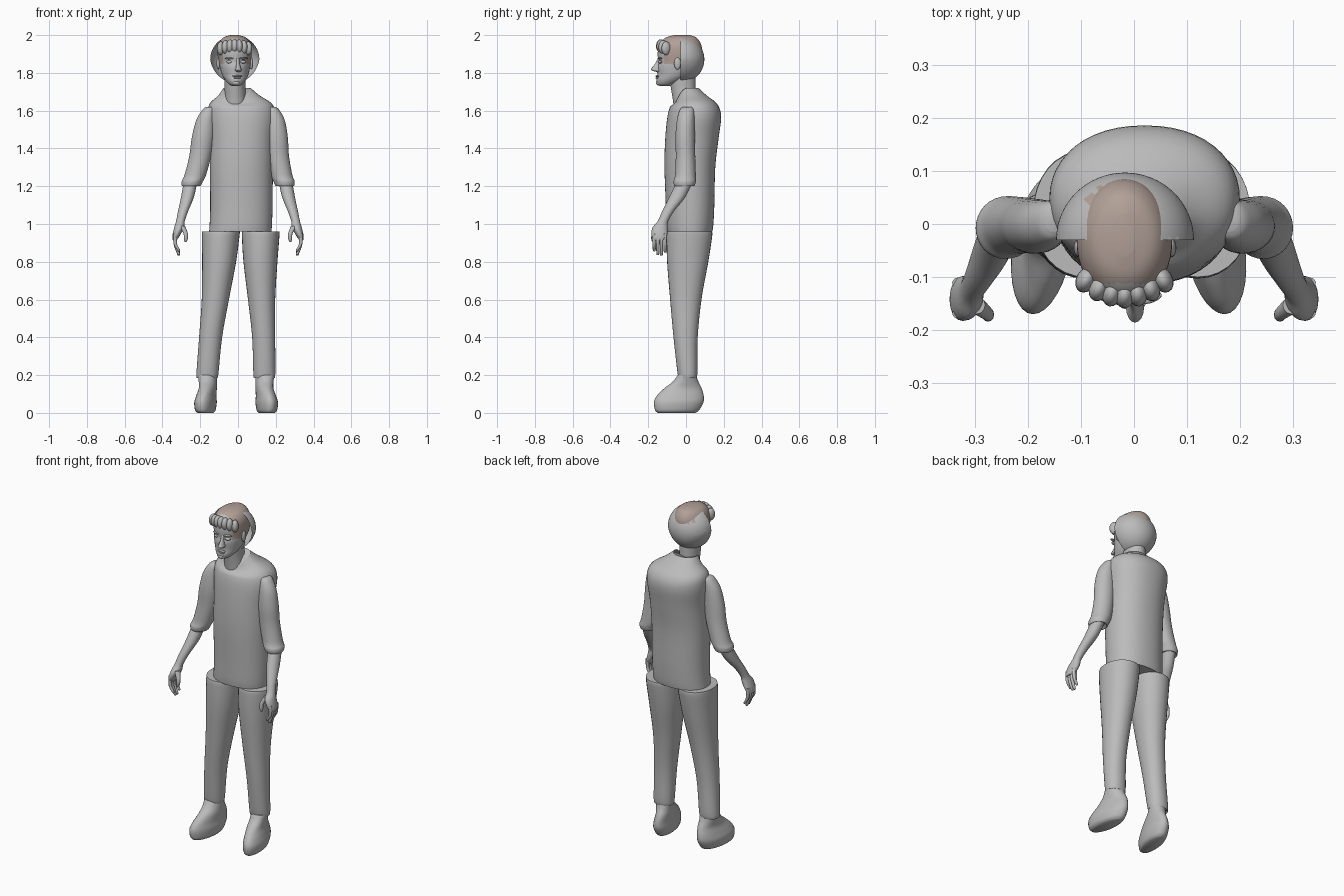
import bpy, bmesh, math
from mathutils import Vector

old = bpy.data.objects.get("Cube")
if old:
    bpy.data.objects.remove(old, do_unlink=True)


def material(name, rgb):
    m = bpy.data.materials.new(name)
    m.use_nodes = True
    m.diffuse_color = (*rgb, 1)
    m.node_tree.nodes["Principled BSDF"].inputs["Base Color"].default_value = (*rgb, 1)
    return m


grey = material("plain grey", (0.5, 0.5, 0.5))
brown = material("hair brown", (0.44, 0.35, 0.31))


def finish(name, bm, is_brown=None, angle=50):
    """Turn a bmesh into a smooth object, painting faces by a rule."""
    bmesh.ops.recalc_face_normals(bm, faces=bm.faces)
    if is_brown:
        for f in bm.faces:
            f.material_index = int(is_brown(f.calc_center_median()))
    mesh = bpy.data.meshes.new(name)
    bm.to_mesh(mesh)
    bm.free()
    ob = bpy.data.objects.new(name, mesh)
    mesh.materials.append(grey)
    mesh.materials.append(brown)
    bpy.context.collection.objects.link(ob)
    bpy.ops.object.select_all(action='DESELECT')
    ob.select_set(True)
    bpy.context.view_layer.objects.active = ob
    bpy.ops.object.shade_smooth_by_angle(angle=math.radians(angle))
    return ob


def spline(a, b, c, d, t):
    return 0.5 * (2 * b + (c - a) * t + (2 * a - 5 * b + 4 * c - d) * t * t
                  + (3 * b - a - 3 * c + d) * t ** 3)


def loft(name, rings, sides=32, steps=5, power=1.0, skew=0, shape=None, is_brown=None):
    """Skin level rings (x, y_front, y_back, z, half_width) along a smooth path."""
    last = len(rings) - 1
    dense = []
    for i in range(last):
        quad = [rings[min(max(i + k, 0), last)] for k in (-1, 0, 1, 2)]
        for s in range(steps):
            dense.append([spline(*v, s / steps) for v in zip(*quad)])
    dense.append(rings[last])
    bm = bmesh.new()
    loops = []
    for x, front, back, z, w in dense:
        loop = []
        for k in range(sides):
            a = math.tau * k / sides
            c, s = math.cos(a), math.sin(a)
            c = math.copysign(abs(c) ** power, c)
            s = math.copysign(abs(s) ** power, s)
            dy = s * (back - front) / 2
            p = Vector((x + w * c + skew * dy, (front + back) / 2 + dy, z))
            loop.append(bm.verts.new(shape(p, c, s) if shape else p))
        loops.append(loop)
    for lo, hi in zip(loops, loops[1:]):
        for k in range(sides):
            n = (k + 1) % sides
            bm.faces.new((lo[k], lo[n], hi[n], hi[k]))
    bm.faces.new(loops[0])
    bm.faces.new(loops[-1])
    return finish(name, bm, is_brown)


def pair(name, rings, shift=lambda z: 0, skew=0, **kw):
    """Build a limb on the right and its slightly shifted mirror on the left."""
    loft("right_" + name, rings, skew=skew, **kw)
    left = [(shift(r[3]) - r[0], *r[1:]) for r in rings]
    loft("left_" + name, left, skew=-skew, **kw)


def blob(name, at, size, turn=0):
    bm = bmesh.new()
    bmesh.ops.create_uvsphere(bm, u_segments=16, v_segments=10, radius=1)
    ob = finish(name, bm)
    ob.location, ob.scale, ob.rotation_euler = at, size, (0, 0, turn)
    return ob


# Shirt body, with the collar dipping at the throat
def collar(p, c, s):
    height = max(0, p.z - 1.62) / 0.1
    p.z -= 0.07 * min(1, height) * max(0, -s) ** 2
    return p


loft("shirt", [
    (.012, -.10, .14, .96, .165), (.015, -.104, .145, 1.0, .165),
    (.018, -.107, .15, 1.1, .165), (.018, -.114, .155, 1.3, .167),
    (.02, -.11, .172, 1.45, .17), (.02, -.098, .186, 1.57, .18),
    (.015, -.08, .165, 1.635, .166), (.005, -.062, .11, 1.68, .11),
    (-.005, -.052, .066, 1.72, .072)], sides=48, power=.92, shape=collar)

# Trousers
hip_shift = lambda z: -.03 + .06 * (z - .1) / .86
pair("trouser_leg", [
    (-.162, -.035, .05, .19, .052), (-.162, -.044, .06, .205, .058),
    (-.145, -.066, .062, .4, .061), (-.12, -.084, .082, .6, .072),
    (-.1, -.1, .118, .8, .09), (-.092, -.103, .138, .93, .099),
    (-.09, -.1, .138, .96, .1)], hip_shift, power=.95)

# Shoes
pair("shoe", [
    (-.172, -.15, .05, .0, .04), (-.173, -.164, .07, .015, .052),
    (-.172, -.17, .092, .055, .057), (-.168, -.155, .094, .09, .051),
    (-.16, -.115, .083, .13, .046), (-.16, -.07, .066, .165, .047),
    (-.162, -.044, .054, .2, .05)], lambda z: -.02, skew=.14)

# Sleeves with a rolled cuff
arm_shift = lambda z: .03 * min(1, max(0, (z - 1.2) / .4))
pair("sleeve", [
    (-.25, -.045, .035, 1.21, .035), (-.248, -.06, .044, 1.2, .048),
    (-.242, -.066, .052, 1.225, .056), (-.226, -.058, .052, 1.26, .057),
    (-.2, -.054, .049, 1.36, .058), (-.185, -.056, .047, 1.46, .059),
    (-.172, -.048, .045, 1.55, .049), (-.155, -.032, .042, 1.605, .033),
    (-.15, -.014, .032, 1.62, .018)], arm_shift)

# Forearms running into the palms
pair("forearm", [
    (-.336, -.17, -.115, .915, .012), (-.327, -.182, -.1, .94, .02),
    (-.312, -.178, -.097, .98, .026), (-.305, -.15, -.094, 1.015, .023),
    (-.29, -.125, -.062, 1.07, .027), (-.268, -.09, -.005, 1.14, .034),
    (-.252, -.05, .035, 1.22, .036)], sides=24)

# Fingers and thumbs
for i, tip in enumerate((.855, .835, .832, .85)):
    y = -.168 + i * .019
    pair("finger_%d" % (i + 1), [
        (-.312, y - .004, y + .004, tip, .004), (-.315, y - .008, y + .008, tip + .01, .008),
        (-.332, y - .009, y + .009, .895, .009), (-.332, y - .01, y + .01, .95, .011)],
        sides=12, steps=3)
pair("thumb", [
    (-.278, -.178, -.168, .905, .005), (-.276, -.184, -.162, .92, .01),
    (-.277, -.182, -.156, .95, .012), (-.297, -.17, -.135, .99, .016)], sides=12, steps=3)

# Neck
loft("neck", [(-.012, -.06, .055, 1.58, .06), (-.014, -.07, .05, 1.66, .056),
              (-.016, -.08, .05, 1.72, .055), (-.016, -.09, .05, 1.78, .057)])

# Head, with brown hair behind the hairline
loft("head", [
    (-.012, -.135, -.09, 1.73, .018), (-.012, -.152, -.06, 1.74, .036),
    (-.013, -.157, -.01, 1.762, .055), (-.015, -.152, .03, 1.79, .07),
    (-.016, -.154, .06, 1.83, .08), (-.017, -.148, .08, 1.86, .086),
    (-.018, -.15, .085, 1.9, .09), (-.018, -.145, .083, 1.94, .088),
    (-.018, -.128, .07, 1.97, .076), (-.018, -.1, .05, 1.99, .055),
    (-.018, -.06, .02, 2.0, .02)], sides=48,
    is_brown=lambda c: c.z > 1.85 and c.y > -.112)

# Face
loft("nose", [(.002, -.16, -.13, 1.806, .012), (.002, -.185, -.13, 1.815, .017),
              (.002, -.18, -.13, 1.828, .013), (0, -.163, -.13, 1.85, .009),
              (-.002, -.15, -.13, 1.875, .009)], sides=16)
blob("upper_lip", (-.004, -.151, 1.783), (.026, .011, .005))
blob("lower_lip", (-.004, -.151, 1.774), (.021, .011, .005))
blob("chin", (-.011, -.142, 1.747), (.022, .018, .014))
for side, x in (("right", -.046), ("left", .028)):
    turn = math.copysign(.25, x)
    blob(side + "_eye", (x, -.137, 1.858), (.016, .011, .008), turn)
    blob(side + "_brow", (x, -.139, 1.877), (.025, .011, .005), turn)
for side, x in (("right", -.104), ("left", .07)):
    blob(side + "_ear", (x, -.045, 1.85), (.01, .018, .032))

# Swept front locks of hair
for i in range(7):
    u = i / 3 - 1
    blob("front_lock_%d" % (i + 1), (-.018 + .072 * u, -.133 + .028 * u * u, 1.942 - .012 * u * u),
         (.019, .026, .036), .5 * u)

# Half-round hair shell, open at the front, with a brown crown patch
bm = bmesh.new()
bmesh.ops.create_uvsphere(bm, u_segments=64, v_segments=40, radius=1)
bmesh.ops.bisect_plane(bm, geom=bm.verts[:] + bm.edges[:] + bm.faces[:], plane_co=(0, 0, 0),
                       plane_no=(0, -1, 0), clear_outer=True)
bmesh.ops.delete(bm, geom=[v for v in bm.verts if v.co.z > .975], context='VERTS')
for v in bm.verts:
    taper = 1 - .12 * max(0, -v.co.z)
    v.co = Vector((-.017 + .13 * taper * v.co.x, -.03 + .127 * v.co.y, 1.872 + .126 * v.co.z))


def crown(c):
    wobble = 1 + .12 * math.sin(9 * math.atan2(c.y - .04, c.x + .035))
    return c.z > 1.9 and math.hypot((c.x + .035) / .05, (c.y - .04) / .036) < wobble


finish("hair_shell", bm, crown)
